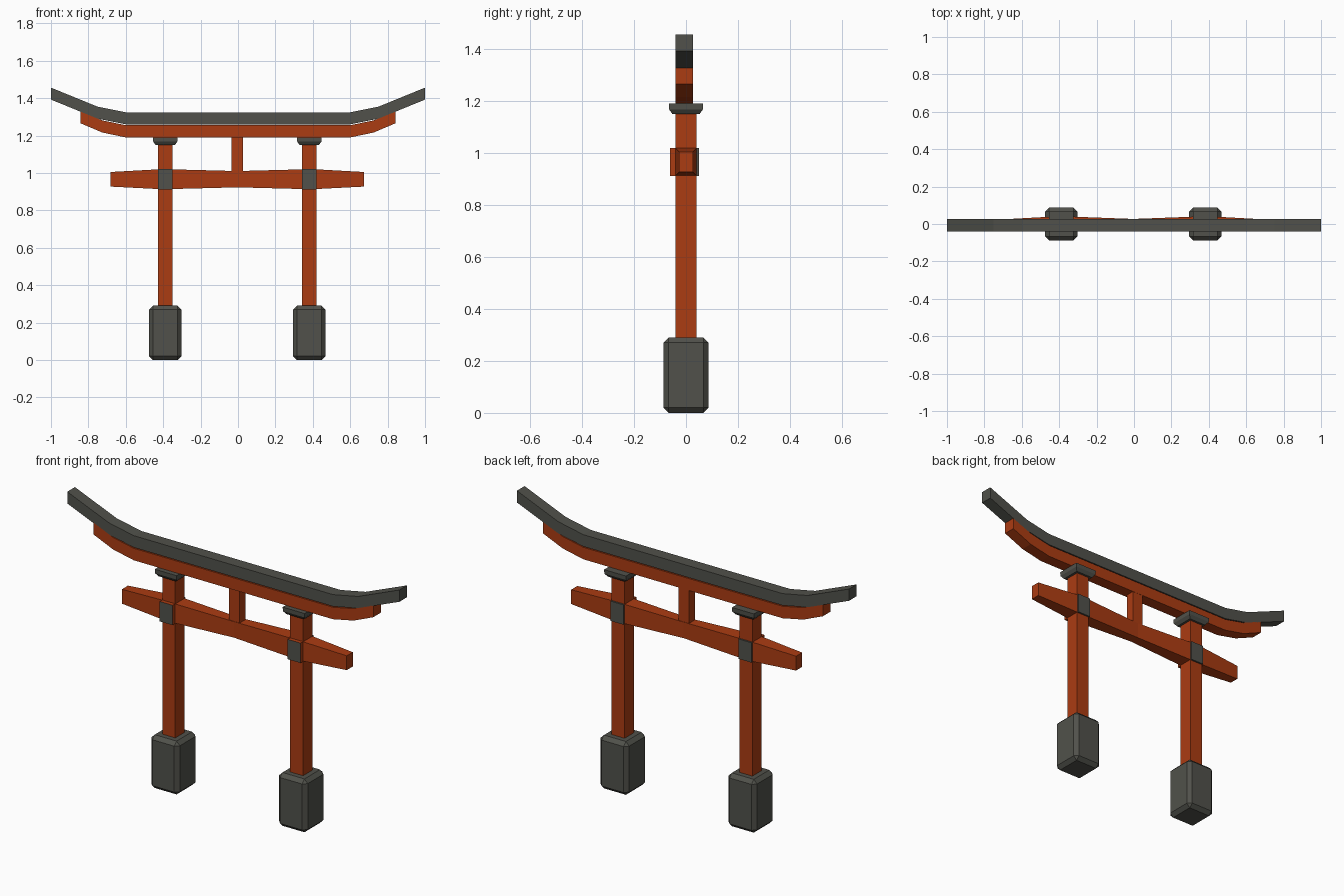
import bpy, bmesh

if "Cube" in bpy.data.objects:
    bpy.data.objects.remove(bpy.data.objects["Cube"])


def material(name, rgb):
    m = bpy.data.materials.new(name)
    m.diffuse_color = (*rgb, 1)
    m.use_nodes = True
    m.node_tree.nodes["Principled BSDF"].inputs["Base Color"].default_value = m.diffuse_color
    return m


RED = material("vermilion", (0.41, 0.045, 0.006))
GREY = material("dark_grey", (0.082, 0.083, 0.070))
CX = -0.004                       # the frame sits slightly left of the roof beam
POSTS = ((-1, "left"), (1, "right"))


def finish(name, bm, *mats):
    bmesh.ops.recalc_face_normals(bm, faces=bm.faces)
    mesh = bpy.data.meshes.new(name)
    bm.to_mesh(mesh)
    bm.free()
    for m in mats:
        mesh.materials.append(m)
    ob = bpy.data.objects.new(name, mesh)
    bpy.context.collection.objects.link(ob)
    return ob


def loft(name, rings, mat):
    """Bridge a list of four-cornered rings and cap both ends."""
    bm = bmesh.new()
    vs = [[bm.verts.new(p) for p in r] for r in rings]
    for a, b in zip(vs, vs[1:]):
        for i in range(4):
            j = (i + 1) % 4
            bm.faces.new((a[i], a[j], b[j], b[i]))
    bm.faces.new(vs[0])
    bm.faces.new(vs[-1])
    return finish(name, bm, mat)


def x_ring(x, y0, y1, z0, z1):
    return [(x, y0, z0), (x, y1, z0), (x, y1, z1), (x, y0, z1)]


def box(name, x, y, z, *mats, bevel=0, front_slot=0):
    bm = bmesh.new()
    bmesh.ops.create_cube(bm, size=1)
    for v in bm.verts:
        v.co = [r[0] if c < 0 else r[1] for c, r in zip(v.co, (x, y, z))]
    if bevel:
        bmesh.ops.bevel(bm, geom=bm.edges[:], offset=bevel, segments=1, affect='EDGES')
    bm.normal_update()
    for f in bm.faces:
        if f.normal.y < -0.9:
            f.material_index = front_slot
    return finish(name, bm, *mats)


def upswept(name, half, height, mat):
    """Beam with upturned ends; half lists (x, bottom z) outward from the middle."""
    path = [(-x, z) for x, z in reversed(half)] + half
    return loft(name, [x_ring(x, -0.04, 0.026, z, z + height) for x, z in path], mat)


# Upper beams
upswept("roof_beam", [(0.6, 1.26), (0.75, 1.29), (1.0, 1.392)], 0.064, GREY)
upswept("upper_lintel", [(0.6, 1.19), (0.725, 1.216), (0.843, 1.266)], 0.065, RED)

# Tie beam, thickest where it crosses the posts
half = [(0.345, 0.04, 0.914, 1.019), (0.425, 0.04, 0.914, 1.019), (0.677, 0.026, 0.927, 1.005)]
path = [(-x, *r) for x, *r in reversed(half)] + [(0, 0.027, 0.923, 1.01)] + half
loft("tie_beam", [x_ring(CX + x, -w, w, a, b) for x, w, a, b in path], RED)

# Middle strut
box("middle_strut", (CX - 0.032, CX + 0.032), (-0.025, 0.025), (1.0, 1.195), RED)

# Posts with stone feet, caps and joint blocks
for s, side in POSTS:
    cx = CX + s * 0.385
    px = (cx - 0.039, cx + 0.039)
    box(side + "_foot", (cx - 0.086, cx + 0.086), (-0.087, 0.087), (0, 0.29), GREY, bevel=0.02)
    box(side + "_post", px, (-0.04, 0.04), (0.28, 1.16), RED)
    # cap: upright rim above a tapered underside
    loft(side + "_cap",
         [[(cx + i * h, j * h, z) for i, j in ((-1, -1), (1, -1), (1, 1), (-1, 1))]
          for h, z in ((0.052, 1.15), (0.065, 1.168), (0.066, 1.19))], GREY)
    # red block with grey front, and thin grey plate behind
    box(side + "_front_joint", px, (-0.062, -0.038), (0.912, 1.02), RED, GREY, front_slot=1)
    box(side + "_back_plate", px, (0.0405, 0.05), (0.912, 1.02), GREY)
